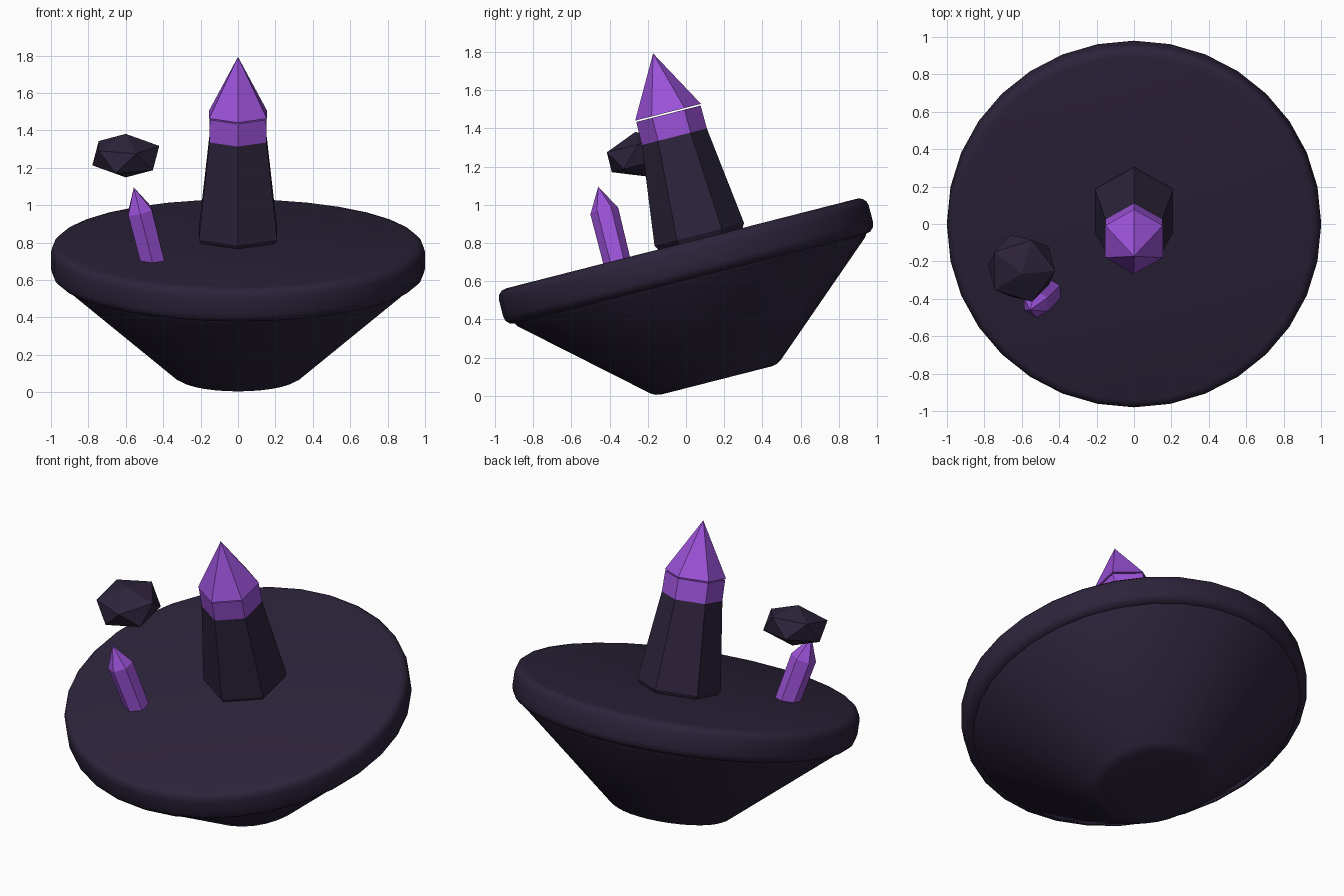
import bpy, bmesh, math
from mathutils import Matrix, Vector

if "Cube" in bpy.data.objects:
    bpy.data.objects.remove(bpy.data.objects["Cube"])

# Whole island leans backwards-up by a quarter radian
TILT = Matrix.Translation((0, 0, 0.705)) @ Matrix.Rotation(0.25, 4, 'X')


def material(name, rgb):
    m = bpy.data.materials.new(name)
    m.diffuse_color = (*rgb, 1)
    m.use_nodes = True
    m.node_tree.nodes["Principled BSDF"].inputs["Base Color"].default_value = m.diffuse_color
    return m


STONE = material("dark_stone", (0.026, 0.017, 0.043))
CRYSTAL = material("purple_crystal", (0.33, 0.085, 0.69))


def add_object(name, bm, mat, matrix):
    bmesh.ops.recalc_face_normals(bm, faces=bm.faces)
    me = bpy.data.meshes.new(name)
    bm.to_mesh(me)
    bm.free()
    me.transform(matrix)
    me.materials.append(mat)
    ob = bpy.data.objects.new(name, me)
    bpy.context.collection.objects.link(ob)
    return ob


def turned(name, rings, sides, mat, matrix):
    """Stack of (radius, height) rings; radius 0 makes a point."""
    bm = bmesh.new()
    loops = []
    for r, h in rings:
        count = sides if r else 1
        angles = [math.pi / 2 + i * math.tau / sides for i in range(count)]
        loops.append([bm.verts.new((r * math.cos(a), r * math.sin(a), h)) for a in angles])
    for lo, hi in zip(loops, loops[1:]):
        for i in range(sides):
            j = (i + 1) % sides
            if len(hi) == 1:
                bm.faces.new((lo[i], lo[j], hi[0]))
            else:
                bm.faces.new((lo[i], lo[j], hi[j], hi[i]))
    bm.faces.new(loops[0])
    if len(loops[-1]) > 1:
        bm.faces.new(loops[-1])
    return add_object(name, bm, mat, matrix)


def soften(ob, width, segments):
    """Round the rims and smooth the sides."""
    mod = ob.modifiers.new("rounded_rim", 'BEVEL')
    mod.width, mod.segments = width, segments
    mod.limit_method, mod.angle_limit = 'ANGLE', math.radians(30)
    bpy.ops.object.select_all(action='DESELECT')
    ob.select_set(True)
    bpy.context.view_layer.objects.active = ob
    bpy.ops.object.modifier_apply(modifier=mod.name)
    bpy.ops.object.shade_smooth_by_angle(angle=math.radians(35))


# Island: round plate over an inverted cone
soften(turned("island_plate", [(1.0, -0.095), (1.0, 0.095)], 32, STONE, TILT), 0.05, 3)
soften(turned("island_underside", [(0.33, -0.645), (0.965, -0.09)], 32, STONE, TILT), 0.03, 2)

# Six-sided spire with a crystal collar and a tip hovering just above it
spire = TILT @ Matrix.Translation((0, 0.102, 0))
turned("spire_shaft", [(0.225, 0.09), (0.242, 0.118), (0.161, 0.765)], 6, STONE, spire)
turned("spire_collar", [(0.176, 0.635), (0.174, 0.771)], 6, CRYSTAL, spire)
turned("spire_tip", [(0.178, 0.779), (0, 1.097)], 6, CRYSTAL, spire)

# Small leaning crystal rooted in the plate
root, top = Vector((-0.46, -0.365, 0.715)), Vector((-0.557, -0.46, 1.095))
axis = top - root
lean = Matrix.Translation(root) @ Vector((0, 0, 1)).rotation_difference(axis).to_matrix().to_4x4()
turned("small_crystal", [(0.072, -0.04), (0.075, 0.268), (0, axis.length)], 6, CRYSTAL, lean)

# Flattened floating rock
bm = bmesh.new()
bmesh.ops.create_icosphere(bm, subdivisions=1, radius=0.2)
rock = Matrix.Translation((-0.6, -0.237, 1.265)) @ Matrix.Rotation(0.25, 4, 'X') @ Matrix.Diagonal((1, 1, 0.6, 1))
add_object("floating_rock", bm, STONE, rock)
